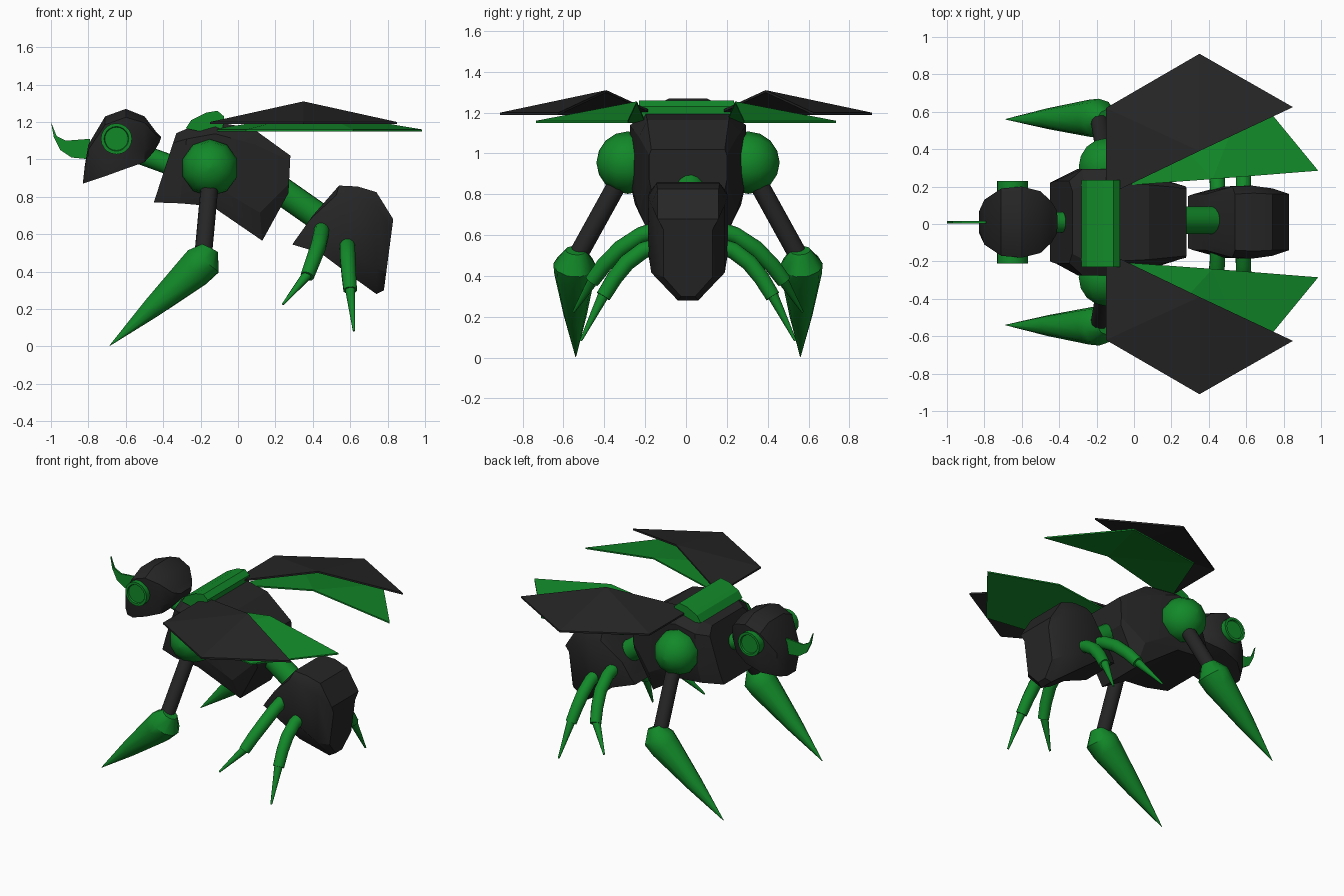
import bpy, bmesh, math
from mathutils import Vector

if "Cube" in bpy.data.objects:
    bpy.data.objects.remove(bpy.data.objects["Cube"])

MID = 0.01  # y of the body's mirror plane


def material(name, rgb):
    m = bpy.data.materials.new(name)
    m.diffuse_color = (*rgb, 1)
    m.use_nodes = True
    m.node_tree.nodes["Principled BSDF"].inputs["Base Color"].default_value = m.diffuse_color
    return m


BLACK = material("shell black", (0.019, 0.019, 0.019))
GREEN = material("leaf green", (0.006, 0.25, 0.022))


def make(name, verts, faces, mat, angle=30):
    bm = bmesh.new()
    vs = [bm.verts.new(v) for v in verts]
    for f in faces:
        bm.faces.new([vs[i] for i in f])
    bmesh.ops.recalc_face_normals(bm, faces=bm.faces)
    me = bpy.data.meshes.new(name)
    bm.to_mesh(me)
    bm.free()
    me.materials.append(mat)
    ob = bpy.data.objects.new(name, me)
    bpy.context.collection.objects.link(ob)
    bpy.ops.object.select_all(action='DESELECT')
    ob.select_set(True)
    bpy.context.view_layer.objects.active = ob
    bpy.ops.object.shade_smooth_by_angle(angle=math.radians(angle))
    return ob


def skin(name, rings, mat, angle=30):
    """Bridge equal-sized rings and cap both ends."""
    n = len(rings[0])
    faces = [(k * n + i, k * n + (i + 1) % n, (k + 1) * n + (i + 1) % n, (k + 1) * n + i)
             for k in range(len(rings) - 1) for i in range(n)]
    last = (len(rings) - 1) * n
    faces += [tuple(range(n)), tuple(range(last, last + n))]
    return make(name, [p for r in rings for p in r], faces, mat, angle)


def shell(name, stations, mat, angle=30):
    """Loft of eight-sided sections: bottom xz, top xz, bottom/side/top half widths."""
    rings = []
    for bx, bz, tx, tz, bw, hw, tw in stations:
        half = [(bw, 0), (hw, 0.25), (hw, 0.86), (tw, 1)]
        ring = half + [(-w, f) for w, f in reversed(half)]
        rings.append([(bx + (tx - bx) * f, MID + w, bz + (tz - bz) * f) for w, f in ring])
    return skin(name, rings, mat, angle)


def tube(name, path, radii, mat, sides=12, angle=40):
    pts = [Vector(p) for p in path]
    rings = []
    for i, p in enumerate(pts):
        d = (pts[min(i + 1, len(pts) - 1)] - pts[max(i - 1, 0)]).normalized()
        u = d.cross(Vector((0.3, 0.1, 1)) if abs(d.z) < 0.8 else Vector((1, 0, 0))).normalized()
        # keep the ring frame steady along the path
        if i:
            u = (old - d * old.dot(d)).normalized()
        old = u
        v = d.cross(u)
        rings.append([p + radii[i] * (u * math.cos(a) + v * math.sin(a))
                      for a in (math.tau * k / sides for k in range(sides))])
    return skin(name, rings, mat, angle)


def plate(name, outline, y0, y1, mat):
    """Side outline in xz, extruded along y."""
    return skin(name, [[(x, y, z) for x, z in outline] for y in (y0, y1)], mat, 25)


# Head: faceted dome with a slanted flat underside
head = [(-0.83, 0.87, -0.82, 0.96, 0.05, 0.06, 0.04),
        (-0.80, 0.88, -0.80, 1.08, 0.10, 0.12, 0.06),
        (-0.71, 0.91, -0.71, 1.23, 0.17, 0.18, 0.08),
        (-0.60, 0.95, -0.60, 1.27, 0.18, 0.19, 0.09),
        (-0.50, 0.985, -0.50, 1.23, 0.14, 0.165, 0.08),
        (-0.45, 1.04, -0.44, 1.15, 0.08, 0.11, 0.06),
        (-0.42, 1.09, -0.41, 1.12, 0.04, 0.06, 0.03)]
shell("head", head, BLACK, 35)

# Thin curved horn
plate("horn", [(-1.0, 1.2), (-0.97, 1.125), (-0.92, 1.1), (-0.79, 1.11), (-0.79, 1.0),
               (-0.89, 1.01), (-0.95, 1.05), (-0.985, 1.12)], MID - 0.006, MID + 0.006, GREEN)

# Neck and waist links
tube("neck", [(-0.58, MID, 1.05), (-0.32, MID, 0.955)], [0.055] * 2, GREEN, 16)
tube("waist", [(0.2, MID + 0.01, 0.855), (0.5, MID + 0.01, 0.645)], [0.075] * 2, GREEN, 16)

# Thorax
thorax = [(-0.45, 0.77, -0.33, 1.14, 0.21, 0.22, 0.17),
          (-0.31, 0.765, -0.27, 1.165, 0.26, 0.285, 0.20),
          (-0.14, 0.75, -0.12, 1.2, 0.26, 0.285, 0.21),
          (0.13, 0.565, 0.08, 1.165, 0.17, 0.24, 0.20),
          (0.27, 0.82, 0.28, 1.02, 0.18, 0.19, 0.18)]
shell("thorax", thorax, BLACK, 20)

# Wing hinge roll across the back
plate("wing_hinge", [(-0.28, 1.165), (-0.25, 1.21), (-0.17, 1.25), (-0.11, 1.26), (-0.075, 1.23),
                     (-0.08, 1.17), (-0.15, 1.14)], -0.23, 0.235, GREEN)

# Abdomen, tapering to a point underneath
abdomen = [(0.29, 0.545, 0.40, 0.70, 0.14, 0.15, 0.13),
           (0.44, 0.50, 0.54, 0.86, 0.18, 0.19, 0.15),
           (0.58, 0.395, 0.64, 0.855, 0.155, 0.195, 0.155),
           (0.74, 0.28, 0.74, 0.825, 0.05, 0.18, 0.15),
           (0.78, 0.30, 0.83, 0.68, 0.035, 0.12, 0.15)]
shell("abdomen", abdomen, BLACK, 35)

# Wing outline (x, y); the last point is the raised inner corner
WING = [(-0.15, 0.15), (-0.15, 0.62), (0.35, 0.91), (0.85, 0.625), (0.35, 0.39)]
HIND = [(-0.13, 0.20), (0.044, 0.65), (0.615, 0.735), (0.985, 0.285), (0.42, 0.24)]


def wing(name, outline, low, high, thick, s, mat):
    top = [(x, s * y, high if i == 4 else low) for i, (x, y) in enumerate(outline)]
    bottom = [(x, y, z - thick) for x, y, z in top]
    fan = [(4, i, i + 1) for i in range(3)]
    faces = fan + [tuple(i + 5 for i in f) for f in fan]
    faces += [(i, (i + 1) % 5, (i + 1) % 5 + 5, i + 5) for i in range(5)]
    make(name, top + bottom, faces, mat, 5)


for s, tag in ((1, "left"), (-1, "right")):
    def side(*pts):
        return [(x, MID + s * (y - MID), z) for x, y, z in pts]

    # Eye: short drum with a recessed lens
    eye = [(-0.65, y, 1.11) for y in (0.12, 0.23, 0.23, 0.22)]
    rings = [[(x + r * math.cos(a), MID + s * (y - MID), z + r * math.sin(a))
              for a in (math.tau * k / 20 for k in range(20))]
             for (x, y, z), r in zip(eye, (0.083, 0.083, 0.066, 0.062))]
    skin(tag + "_eye", rings, GREEN)

    # Shoulder ball
    prof = [(0.153 * math.cos(math.pi * k / 8), 0.153 * math.sin(math.pi * k / 8)) for k in range(9)]
    rings = [[(-0.15 + max(r, 0.004) * math.cos(a), MID + s * (0.295 + h), 0.955 + max(r, 0.004) * math.sin(a))
              for a in (math.tau * (k + 0.5) / 10 for k in range(10))] for h, r in prof]
    skin(tag + "_shoulder", rings, GREEN, 40)

    # Front leg and its big spike claw
    tube(tag + "_front_leg", side((-0.15, 0.34, 0.88), (-0.185, 0.55, 0.50)), [0.047] * 2, BLACK)
    tube(tag + "_front_claw",
         side((-0.15, 0.56, 0.525), (-0.185, 0.565, 0.455), (-0.235, 0.565, 0.405),
              (-0.46, 0.563, 0.205), (-0.685, 0.56, 0.005)),
         [0.05, 0.105, 0.10, 0.056, 0.002], GREEN, 10, 40)

    # Two thin rear legs with pointed tips
    tube(tag + "_rear_leg_a",
         side((0.45, 0.13, 0.635), (0.445, 0.24, 0.60), (0.43, 0.34, 0.535),
              (0.40, 0.42, 0.455), (0.37, 0.48, 0.375)), [0.042, 0.042, 0.042, 0.04, 0.037], GREEN)
    tube(tag + "_rear_tip_a", side((0.38, 0.465, 0.395), (0.24, 0.57, 0.225)), [0.029, 0.006], GREEN)
    tube(tag + "_rear_leg_b",
         side((0.585, 0.13, 0.555), (0.585, 0.23, 0.525), (0.587, 0.31, 0.465),
              (0.592, 0.37, 0.39), (0.60, 0.425, 0.30)), [0.042, 0.042, 0.042, 0.04, 0.037], GREEN)
    tube(tag + "_rear_tip_b", side((0.598, 0.415, 0.325), (0.62, 0.535, 0.083)), [0.029, 0.006], GREEN)

    # Dark wing case above, green hind wing below
    wing(tag + "_wing_case", WING, 1.2, 1.31, 0.012, s, BLACK)
    wing(tag + "_hind_wing", HIND, 1.16, 1.255, 0.01, s, GREEN)
